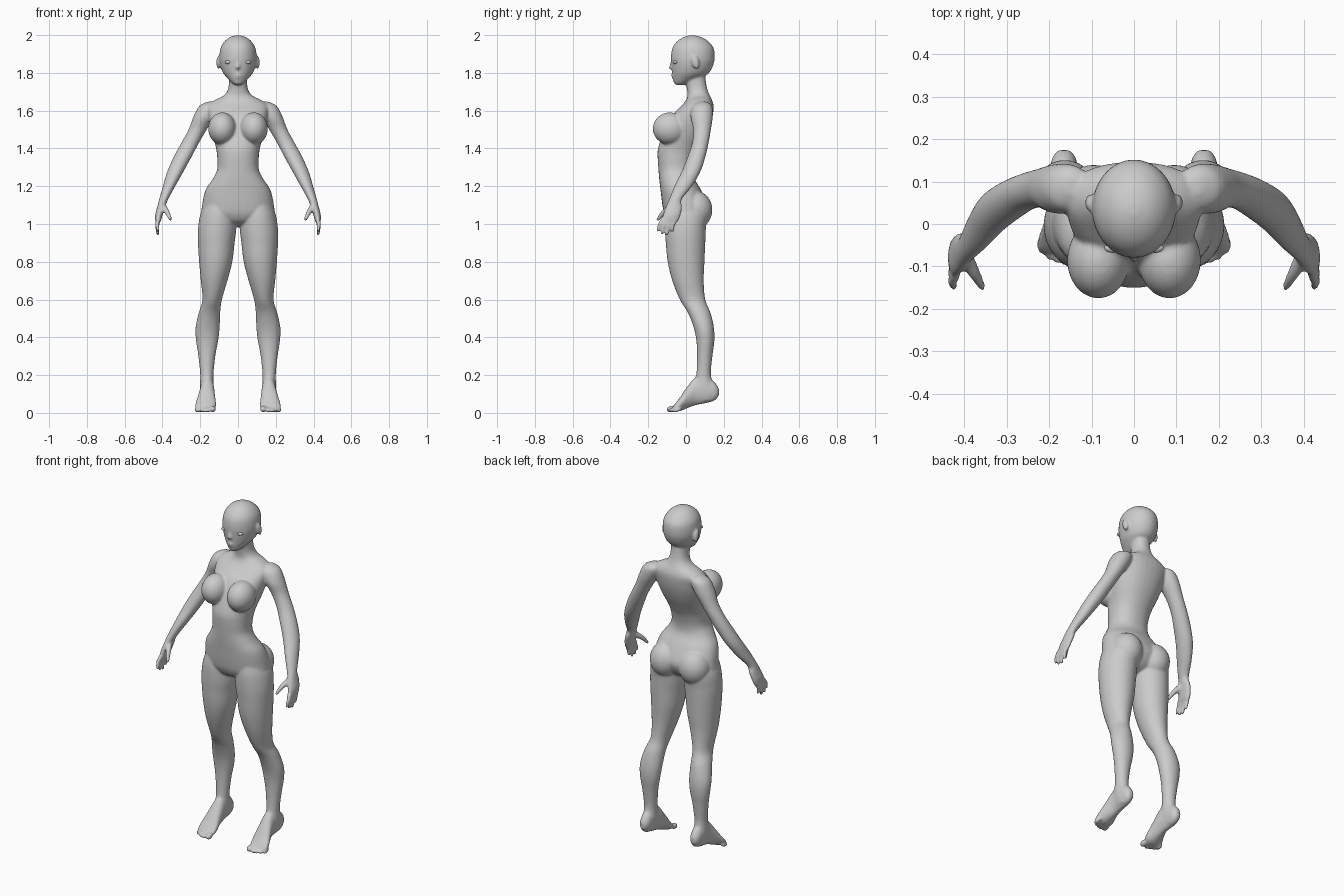
import bpy, bmesh, math
from mathutils import Vector, Matrix

SIDES = (1, -1)
bm = bmesh.new()


def spline(rows, sub=4):
    # Catmull-Rom resampling of section rows
    out = []
    for i in range(len(rows) - 1):
        p = [rows[max(0, min(len(rows) - 1, i + k))] for k in (-1, 0, 1, 2)]
        for j in range(sub):
            t = j / sub
            out.append([0.5 * (2 * b + (c - a) * t + (2 * a - 5 * b + 4 * c - d) * t * t
                               + (3 * b - a - 3 * c + d) * t ** 3) for a, b, c, d in zip(*p)])
    return out + [list(rows[-1])]


def skin_rings(rings):
    vs = [[bm.verts.new(p) for p in r] for r in rings]
    n = len(vs[0])
    for a, b in zip(vs, vs[1:]):
        for i in range(n):
            bm.faces.new((a[i], a[(i + 1) % n], b[(i + 1) % n], b[i]))
    bm.faces.new(vs[0])
    bm.faces.new(vs[-1])


def loft(rows, side=1, axis='z', power=2.0, n=32):
    # each row: station, x min, x max, second-axis min and max
    rings = []
    for t, x0, x1, v0, v1 in spline(rows):
        ring = []
        for k in range(n):
            a = 2 * math.pi * k / n
            c, s = math.cos(a), math.sin(a)
            x = (x0 + x1) / 2 + (x1 - x0) / 2 * math.copysign(abs(c) ** (2 / power), c)
            v = (v0 + v1) / 2 + (v1 - v0) / 2 * math.copysign(abs(s) ** (2 / power), s)
            ring.append((side * x, v, t) if axis == 'z' else (side * x, t, v))
        rings.append(ring)
    skin_rings(rings)


def ball(c, r, side=1, tilt=0, target=None):
    m = (Matrix.Translation((side * c[0], c[1], c[2])) @ Matrix.Rotation(tilt, 4, 'X')
         @ Matrix.Diagonal((*r, 1)))
    bmesh.ops.create_uvsphere(target or bm, u_segments=24, v_segments=16, radius=1, matrix=m)


def digit(points, side):
    # rounded tapering finger: rows of x, y, z, radius
    rows = spline(points)
    rings = []
    for i, (x, y, z, r) in enumerate(rows):
        a, b = rows[max(i - 1, 0)], rows[min(i + 1, len(rows) - 1)]
        q = (Vector(b[:3]) - Vector(a[:3])).to_track_quat('Z', 'Y')
        ring = []
        for k in range(12):
            w = 2 * math.pi * k / 12
            p = Vector((x, y, z)) + q @ Vector((r * math.cos(w), r * math.sin(w), 0))
            ring.append((side * p.x, p.y, p.z))
        rings.append(ring)
    skin_rings(rings)
    x, y, z, r = points[-1]
    ball((x, y, z), (r, r, r), side)


def sym(rows):
    return [(z, -h, h, a, b) for z, h, a, b in rows]


# Torso and neck
loft(sym([(.985, .03, -.03, .03), (1.01, .12, -.085, .075), (1.05, .188, -.113, .105),
          (1.1, .19, -.125, .115), (1.18, .172, -.135, .08), (1.24, .133, -.142, .045),
          (1.29, .11, -.146, .04), (1.35, .11, -.15, .053), (1.4, .116, -.148, .075),
          (1.47, .135, -.125, .11), (1.53, .15, -.098, .132), (1.58, .158, -.07, .143),
          (1.625, .16, -.025, .146), (1.655, .125, .0, .138), (1.68, .075, .008, .126),
          (1.71, .054, .006, .114), (1.75, .048, .0, .106), (1.8, .048, .0, .1)]), power=2.2)

# Head and jaw
loft(sym([(1.735, .014, -.05, -.015), (1.745, .03, -.063, .015), (1.77, .055, -.07, .075),
          (1.8, .079, -.073, .122), (1.84, .094, -.077, .144), (1.88, .099, -.08, .152),
          (1.93, .093, -.073, .147), (1.965, .073, -.05, .12), (1.988, .045, -.015, .085),
          (1.999, .012, .02, .048)]))

# Nose and lips
digit([(0, -.072, 1.868, .007), (0, -.077, 1.845, .008), (0, -.083, 1.827, .009)], 1)
ball((0, -.07, 1.789), (.02, .009, .006))
ball((0, -.069, 1.778), (.016, .009, .006))

for s in SIDES:
    # Chest, seat and ears
    ball((.084, -.085, 1.505), (.074, .091, .086), s)
    ball((.095, .05, 1.075), (.088, .09, .1), s)
    ball((.104, .05, 1.855), (.011, .02, .036), s, .25)

    # Leg
    loft([(1.12, .035, .17, -.1, .08), (1.05, .014, .2, -.112, .11), (.97, .01, .212, -.112, .105),
          (.9, .018, .212, -.107, .102), (.8, .03, .206, -.097, .098), (.7, .056, .197, -.073, .094),
          (.6, .085, .188, -.033, .102), (.53, .094, .208, .01, .13), (.45, .097, .225, .041, .148),
          (.38, .105, .222, .055, .15), (.3, .12, .21, .059, .14), (.2, .13, .2, .054, .132),
          (.14, .128, .202, .036, .152), (.1, .132, .2, .04, .166), (.065, .142, .19, .06, .15)], s)

    # Foot
    loft([(.174, .15, .18, .09, .13), (.15, .135, .195, .064, .165), (.1, .13, .2, .05, .2),
          (.05, .125, .2, .04, .19), (0, .12, .214, .022, .13), (-.03, .115, .225, .01, .085),
          (-.055, .119, .227, .007, .052), (-.068, .13, .215, .01, .035)], s, 'y')

    # Toes
    for x, y, r in ((.134, -.078, .017), (.161, -.076, .012), (.181, -.07, .012),
                    (.201, -.06, .0115), (.218, -.048, .011)):
        ball((x, y, .004 + r), (r, .026, r), s, .25)

    # Arm and palm
    loft([(1.648, .13, .16, .07, .11), (1.625, .1, .205, .035, .138), (1.57, .12, .235, .024, .142),
          (1.5, .165, .262, .038, .132), (1.43, .206, .3, .033, .12), (1.36, .243, .338, .01, .104),
          (1.28, .287, .374, -.022, .078), (1.2, .332, .398, -.062, .032), (1.13, .37, .418, -.09, -.022),
          (1.09, .386, .428, -.108, -.02), (1.05, .398, .438, -.122, -.028),
          (1.015, .409, .438, -.127, -.04)], s)

    # Fingers and thumb
    for y0, y1, z1 in ((-.115, -.148, .968), (-.095, -.126, .952),
                       (-.073, -.1, .947), (-.052, -.072, .965)):
        digit([(.42, y0, 1.03, .013), (.428, (y0 + y1) / 2 - .006, (1.03 + z1) / 2, .0115),
               (.424, y1, z1, .009)], s)
    digit([(.395, -.08, 1.09, .018), (.374, -.12, 1.06, .014), (.358, -.148, 1.025, .0095)], s)

# Fuse all parts into one smooth skin
bmesh.ops.recalc_face_normals(bm, faces=bm.faces)
mesh = bpy.data.meshes.new("body")
bm.to_mesh(mesh)
bm.free()
body = bpy.data.objects.new("body", mesh)
bpy.context.collection.objects.link(body)
rm = body.modifiers.new("fuse", 'REMESH')
rm.mode = 'VOXEL'
rm.voxel_size = .006
rm.use_smooth_shade = True
sm = body.modifiers.new("soften", 'SMOOTH')
sm.factor = .5
sm.iterations = 8

# Eyes
eb = bmesh.new()
for s in SIDES:
    ball((.05, -.056, 1.857), (.02, .012, .01), s, 0, eb)
em = bpy.data.meshes.new("eyes")
eb.to_mesh(em)
eb.free()
for p in em.polygons:
    p.use_smooth = True
bpy.context.collection.objects.link(bpy.data.objects.new("eyes", em))
